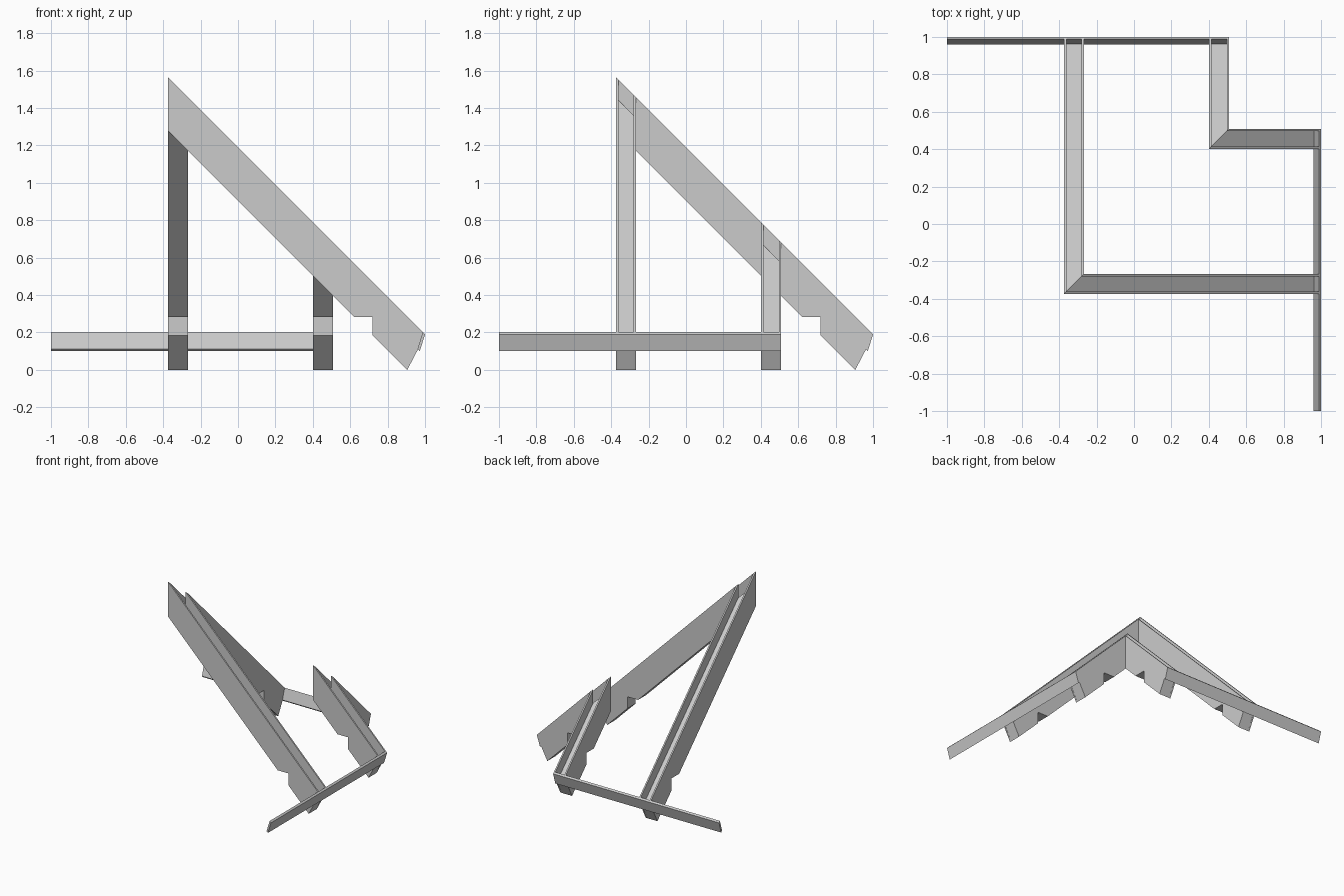
import bpy, bmesh

cube = bpy.data.objects.get("Cube")
if cube:
    bpy.data.objects.remove(cube)

# Single painted finish
grey = bpy.data.materials.new("plain grey")
grey.use_nodes = True
colour = (0.6, 0.6, 0.6, 1)
grey.diffuse_color = colour
grey.node_tree.nodes["Principled BSDF"].inputs["Base Color"].default_value = colour

TOP, BOTTOM = 1.19, 0.905     # heights of the 45 degree slopes at the centre
SHEET = 0.012                 # thickness of the channel walls
DEPTH = 0.11                  # channel depth below the wall tops


def prism(name, ends, swap):
    """Join two matching (run, side, height) outlines; swap turns the run to y."""
    bm = bmesh.new()
    loops = [[bm.verts.new((s, r, z) if swap else (r, s, z)) for r, s, z in end]
             for end in ends]
    a, b = loops
    bm.faces.new(a)
    bm.faces.new(b[::-1])
    for i in range(len(a)):
        j = (i + 1) % len(a)
        bm.faces.new((a[j], a[i], b[i], b[j]))
    bmesh.ops.recalc_face_normals(bm, faces=bm.faces)
    mesh = bpy.data.meshes.new(name)
    bm.to_mesh(mesh)
    bm.free()
    mesh.materials.append(grey)
    obj = bpy.data.objects.new(name, mesh)
    bpy.context.collection.objects.link(obj)


def rafter_outline(side, drop):
    """Side outline with a mitred start, a notch and a clipped tail."""
    if drop:
        end = [(0.963, TOP - drop - 0.963)]
    else:
        end = [(0.988, TOP - 0.988), (0.96, 0.105)]
    points = [(side, TOP - drop - side)] + end + [
        (0.905, 0), (0.72, 0.185), (0.72, 0.282), (0.623, 0.282),
        (side, BOTTOM - side)]
    return [(r, side, z) for r, z in points]


for swap, wing in ((False, "left"), (True, "back")):
    # Open-topped channel rafters, mitred in pairs
    for size, near, far in (("long", -0.374, -0.268), ("short", 0.402, 0.508)):
        for part, s0, s1, drop in (
                ("outer_wall", near, near + SHEET, 0),
                ("core", near + SHEET, far - SHEET, DEPTH),
                ("inner_wall", far - SHEET, far, 0)):
            prism(f"{wing}_{size}_rafter_{part}",
                  [rafter_outline(s, drop) for s in (s0, s1)], swap)

    # Leaning eaves board across the rafter tails
    board = [(0.988, 0.202), (1.0, 0.19), (0.972, 0.1), (0.96, 0.112)]
    prism(f"{wing}_eaves_board",
          [[(r, s, z) for r, z in board] for s in (-1.0, 0.508)], swap)
